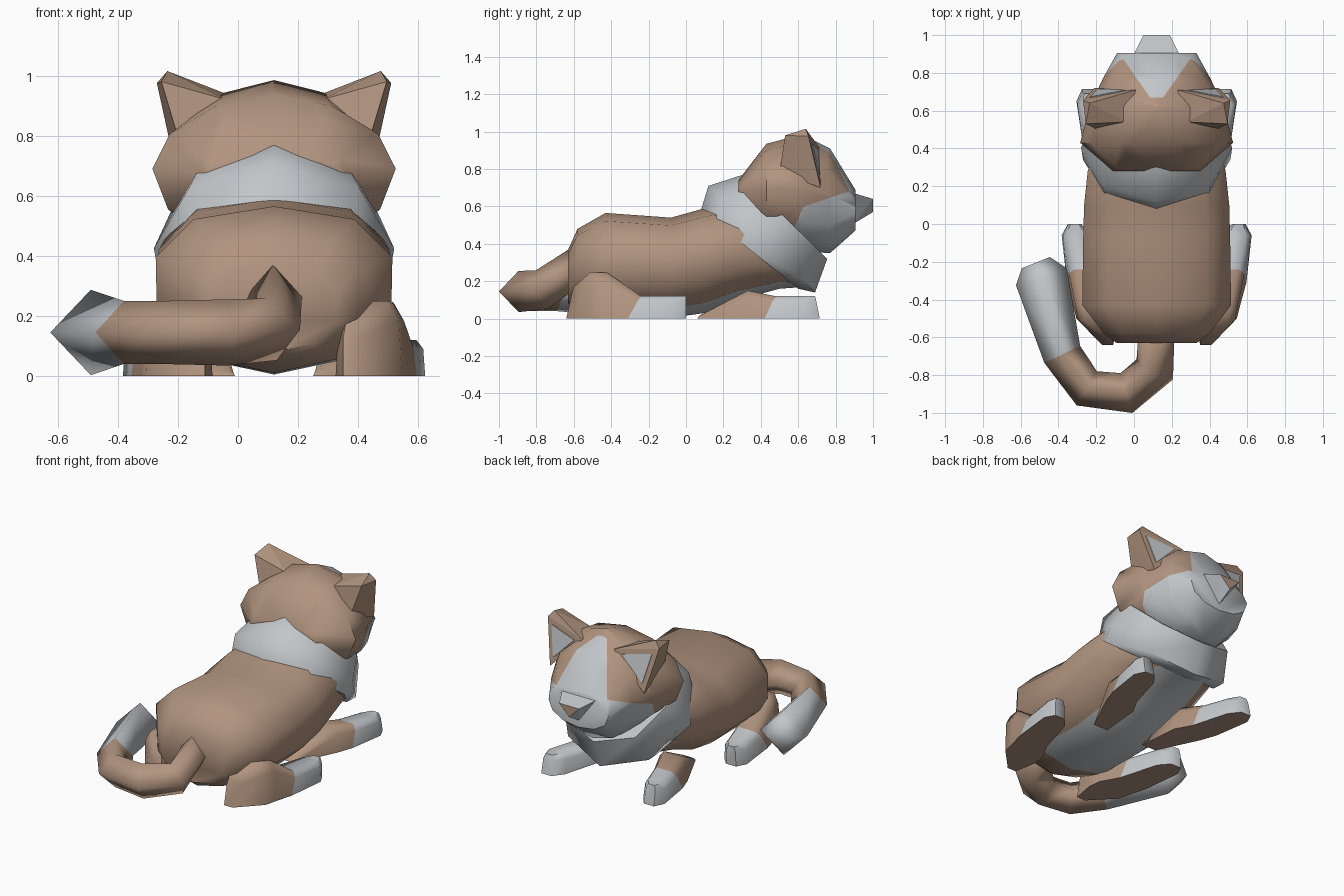
import bpy, bmesh, math
from mathutils import Vector

old = bpy.data.objects.get("Cube")
if old:
    bpy.data.objects.remove(old, do_unlink=True)

CX = 0.12  # the body's own centre line


def material(name, rgb):
    m = bpy.data.materials.new(name)
    m.use_nodes = True
    m.diffuse_color = (*rgb, 1)
    bsdf = m.node_tree.nodes["Principled BSDF"]
    bsdf.inputs["Base Color"].default_value = (*rgb, 1)
    bsdf.inputs["Roughness"].default_value = 0.9
    return m


BROWN = material("brown_fur", (0.44, 0.295, 0.212))
WHITE = material("pale_fur", (0.54, 0.565, 0.585))


def finish(bm, name, white=None, angle=50):
    """Turn a bmesh into an object; faces passing the white rule become pale."""
    bmesh.ops.recalc_face_normals(bm, faces=bm.faces[:])
    bm.normal_update()
    for f in bm.faces:
        f.material_index = int(bool(white and white(f.calc_center_median(), f.normal)))
    me = bpy.data.meshes.new(name)
    bm.to_mesh(me)
    bm.free()
    me.materials.append(BROWN)
    me.materials.append(WHITE)
    ob = bpy.data.objects.new(name, me)
    bpy.context.collection.objects.link(ob)
    bpy.ops.object.select_all(action="DESELECT")
    ob.select_set(True)
    bpy.context.view_layer.objects.active = ob
    if angle:
        bpy.ops.object.shade_smooth_by_angle(angle=math.radians(angle))
    return ob


def loft(rings):
    """Skin a list of equally sized point rings and cap both ends."""
    bm = bmesh.new()
    vs = [[bm.verts.new(p) for p in ring] for ring in rings]
    n = len(vs[0])
    for a, b in zip(vs, vs[1:]):
        for i in range(n):
            j = (i + 1) % n
            bm.faces.new((a[i], a[j], b[j], b[i]))
    bm.faces.new(vs[0])
    bm.faces.new(vs[-1])
    return bm


def hull(points):
    bm = bmesh.new()
    for p in points:
        bm.verts.new(p)
    bmesh.ops.convex_hull(bm, input=bm.verts[:])
    return bm


def cut(bm, co, no):
    bmesh.ops.bisect_plane(bm, geom=bm.verts[:] + bm.edges[:] + bm.faces[:],
                           plane_co=co, plane_no=no)


def oval(n, y, w, top, mid, low, upper, lower):
    """Upright ring at y, vertex at the top; powers below 1 square a half off."""
    ring = []
    for i in range(n):
        a = math.tau * i / n
        s, c = math.sin(a), math.cos(a)
        c = 0 if abs(c) < 1e-6 else c
        power = upper if c >= 0 else lower
        s = math.copysign(abs(s) ** power, s)
        c = math.copysign(abs(c) ** power, c)
        ring.append((CX + w * s, y, mid + c * (top - mid if c > 0 else mid - low)))
    return ring


# Body: y, half width, top, bottom
BODY = [(-0.63, 0.22, 0.37, 0.08), (-0.58, 0.29, 0.48, 0.04), (-0.43, 0.41, 0.565, 0.01),
        (-0.08, 0.405, 0.54, 0.005), (0.1, 0.4, 0.59, 0.03), (0.28, 0.38, 0.61, 0.1),
        (0.5, 0.32, 0.54, 0.16), (0.64, 0.22, 0.38, 0.17)]
finish(loft([oval(10, y, w, t, t * 0.5 + b * 0.5, b, 0.8, 1.0) for y, w, t, b in BODY]), "body",
       lambda c, n: n.z < -0.87 and c.y > -0.48)

# Neck ruff: tilted rings, given by top and bottom points and half width
RUFF = [((0.08, 0.58), (0.6, 0.16), 0.39), ((0.12, 0.71), (0.69, 0.14), 0.4),
        ((0.3, 0.768), (0.755, 0.32), 0.345), ((0.4, 0.67), (0.66, 0.4), 0.27)]
rings = []
for t, b, w in RUFF:
    mid, axis = (Vector(t) + Vector(b)) / 2, (Vector(t) - Vector(b)) / 2
    ring = []
    for i in range(8):
        a = math.tau * i / 8
        p = mid + axis * math.cos(a)
        ring.append((CX + w * math.sin(a), p.x, p.y))
    rings.append(ring)
finish(loft(rings), "neck_ruff", lambda c, n: True)

# Head: y, half width, top, middle, bottom
HEAD = [(0.28, 0.23, 0.74, 0.68, 0.58), (0.43, 0.405, 0.935, 0.69, 0.43),
        (0.62, 0.355, 0.985, 0.69, 0.36), (0.77, 0.285, 0.91, 0.66, 0.35),
        (0.905, 0.21, 0.69, 0.59, 0.47)]
bm = loft([oval(12, *h, 1.08, 0.95) for h in HEAD])
CHEEK = (Vector((CX, 0.63, 0.6)), Vector((0, -0.33, 1)))
JAW = (Vector((CX, 0.55, 0.42)), Vector((0, 1, -0.44)))
BLAZE = [(Vector((CX + s * 0.035, 0.67, 0)), Vector((s, -0.7, 0))) for s in (-1, 1)]
BROW = (Vector((CX, 0.67, 0)), Vector((0, 1, 0)))
for co, no in [CHEEK, JAW, BROW] + BLAZE:
    cut(bm, co, no)


def above(c, plane):
    return (c - plane[0]).dot(plane[1]) > 0


def face_mask(c, n):
    mask = above(c, JAW) and not above(c, CHEEK)
    blaze = above(c, BROW) and not any(above(c, p) for p in BLAZE) and c.z > 0.6
    return mask or blaze or n.y > 0.95


finish(bm, "head", face_mask)

# Muzzle with a brown nose on its inverted triangular tip
muzzle = [(-0.12, 0.9, 0.67), (0.12, 0.9, 0.67), (0, 0.9, 0.51),
          (-0.07, 1.0, 0.64), (0.07, 1.0, 0.64), (0, 1.0, 0.57)]
finish(hull([(CX + x, y, z) for x, y, z in muzzle]), "muzzle",
       lambda c, n: n.y < 0.9, angle=0)

# Legs: bottom y, top y, centre offset, bottom and top half widths, height
HIND = [(-0.64, -0.6, 0.26, 0.03, 0.03, 0.17), (-0.5, -0.51, 0.315, 0.11, 0.09, 0.25),
        (-0.42, -0.42, 0.33, 0.115, 0.09, 0.245), (-0.31, -0.24, 0.375, 0.1, 0.08, 0.12),
        (-0.06, -0.06, 0.425, 0.078, 0.065, 0.12), (0, 0, 0.435, 0.035, 0.03, 0.12)]
FORE = [(0.06, 0.07, 0.18, 0.05, 0.04, 0.015), (0.32, 0.33, 0.255, 0.1, 0.08, 0.15),
        (0.42, 0.48, 0.3, 0.09, 0.07, 0.12), (0.65, 0.63, 0.35, 0.075, 0.065, 0.12),
        (0.715, 0.69, 0.36, 0.035, 0.03, 0.12)]


def leg(name, side, rows, paw_y):
    rings = []
    for yb, yt, c, wb, wt, z in rows:
        half = [(wb, yb, 0), (wb * 0.5 + wt * 0.5, yb * 0.3 + yt * 0.7, z * 0.75), (wt * 0.75, yt, z)]
        rings.append([(CX + side * (c + w), y, h) for w, y, h in half]
                     + [(CX + side * (c - w), y, h) for w, y, h in reversed(half)])
    finish(loft(rings), name, lambda c, n: c.y > paw_y and n.z > -0.7, angle=60)


# Ears: front tip, front bases, peak, back tip and back bases, with a pale front plate
EAR = [(0.39, 0.655, 0.975), (0.11, 0.71, 0.92), (0.33, 0.72, 0.7), (0.355, 0.64, 1.015),
       (0.375, 0.53, 0.98), (0.16, 0.54, 0.92), (0.315, 0.5, 0.78)]


def ear(name, side):
    pts = [Vector((CX + side * x, y, z)) for x, y, z in EAR]
    finish(hull(pts), name, angle=0)
    tip, inner, outer = pts[:3]
    normal = (inner - tip).cross(outer - tip).normalized()
    normal *= math.copysign(0.005, normal.y)
    mid = (tip + inner + outer) / 3
    tri = [mid + (p - mid) * 0.66 for p in pts[:3]]
    finish(loft([tri, [p + normal for p in tri]]), name + "_lining", lambda c, n: True, angle=0)


for side, label in ((1, "left"), (-1, "right")):
    leg(label + "_hind_leg", side, HIND, -0.29)
    leg(label + "_front_leg", side, FORE, 0.44)
    ear(label + "_ear", side)

# Tail: diamond section swept along a curled path, with a thicker pale tip
TAIL = [(0.12, -0.56, 0.3, 0.095), (0.11, -0.77, 0.155, 0.11), (-0.04, -0.895, 0.145, 0.11),
        (-0.25, -0.87, 0.145, 0.105), (-0.38, -0.69, 0.145, 0.105),
        (-0.49, -0.28, 0.145, 0.142), (-0.52, -0.205, 0.145, 0.08)]
path = [Vector(p[:3]) for p in TAIL]
rings = []
for i, p in enumerate(path):
    ahead = path[min(i + 1, len(path) - 1)] - p
    behind = p - path[max(i - 1, 0)]
    d = (ahead.normalized() + behind.normalized()).normalized()
    across = d.cross(Vector((0, 0, 1))).normalized()
    up = across.cross(d)
    r = TAIL[i][3]
    rings.append([p + across * r, p + up * r, p - across * r, p - up * r])
finish(loft(rings), "tail", lambda c, n: c.x < -0.3 and c.y > -0.65, angle=95)
